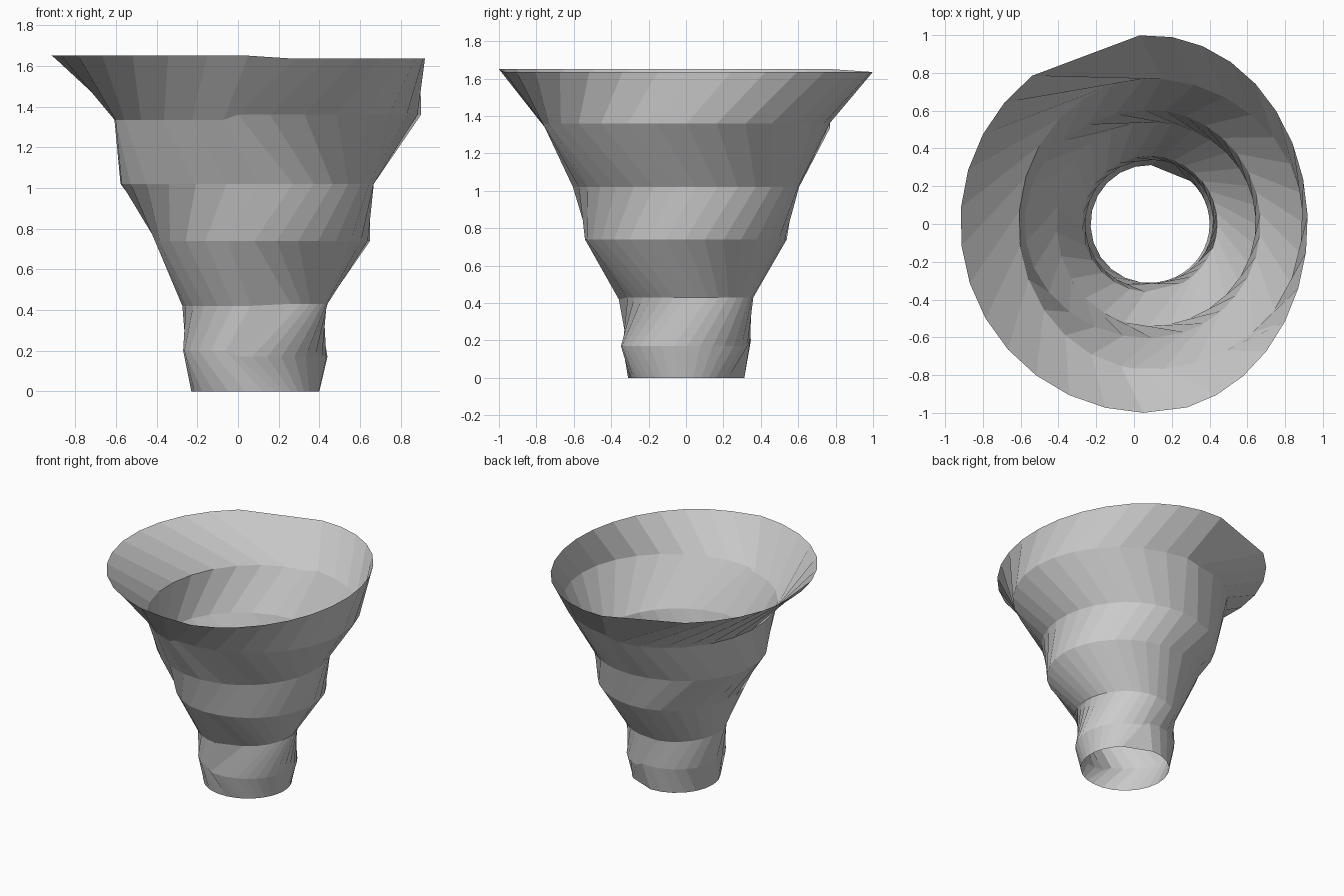
import bpy, bmesh, math

if "Cube" in bpy.data.objects:
    bpy.data.objects.remove(bpy.data.objects["Cube"])

CX = 0.08          # shared axis of all rings
NL, NR = 13, 16    # points on the left and right half of each ring

# z left, z right, left radius, right radius, depth radius,
# front seam x (left end, right start), back seam x (right end, left start)
RINGS = [
    (0.00, 0.00, 0.31, 0.32, 0.312, 0.12, 0.18, 0.30, 0.09),
    (0.20, 0.17, 0.35, 0.36, 0.348, -0.06, 0.00, 0.20, 0.14),
    (0.42, 0.43, 0.355, 0.36, 0.36, 0.06, 0.26, 0.09, 0.00),
    (0.74, 0.74, 0.49, 0.57, 0.54, -0.05, 0.08, 0.20, 0.12),
    (1.02, 1.02, 0.66, 0.59, 0.605, 0.10, 0.27, 0.05, -0.10),
    (1.335, 1.36, 0.69, 0.82, 0.77, -0.07, 0.00, 0.15, 0.05),
    (1.65, 1.635, 1.00, 0.84, 1.00, 0.05, 0.28, 0.03, -0.54),
]


def angle_at(x, rl, rr):
    """Ellipse angle from 0 to pi for a given x."""
    d = x - CX
    return math.acos(max(-1, min(1, d / (rr if d > 0 else rl))))


def ring_points(zl, zr, rl, rr, ry, fl, fr, br, bl):
    pts = []

    def arc(a0, a1, n, z):
        for i in range(n):
            a = a0 + (a1 - a0) * i / (n - 1)
            c = math.cos(a)
            pts.append((CX + c * (rr if c > 0 else rl), ry * math.sin(a), z))

    # left half runs from back to front, right half from front to back
    arc(angle_at(bl, rl, rr), 2 * math.pi - angle_at(fl, rl, rr), NL, zl)
    arc(-angle_at(fr, rl, rr), angle_at(br, rl, rr), NR, zr)
    return pts


# open, stepped funnel shell
bm = bmesh.new()
rings = [[bm.verts.new(p) for p in ring_points(*r)] for r in RINGS]
n = NL + NR
for low, high in zip(rings, rings[1:]):
    for i in range(n):
        j = (i + 1) % n
        bm.faces.new((low[i], low[j], high[j], high[i]))
mesh = bpy.data.meshes.new("funnel_shell")
bm.to_mesh(mesh)
bm.free()
funnel = bpy.data.objects.new("funnel_shell", mesh)
bpy.context.collection.objects.link(funnel)
